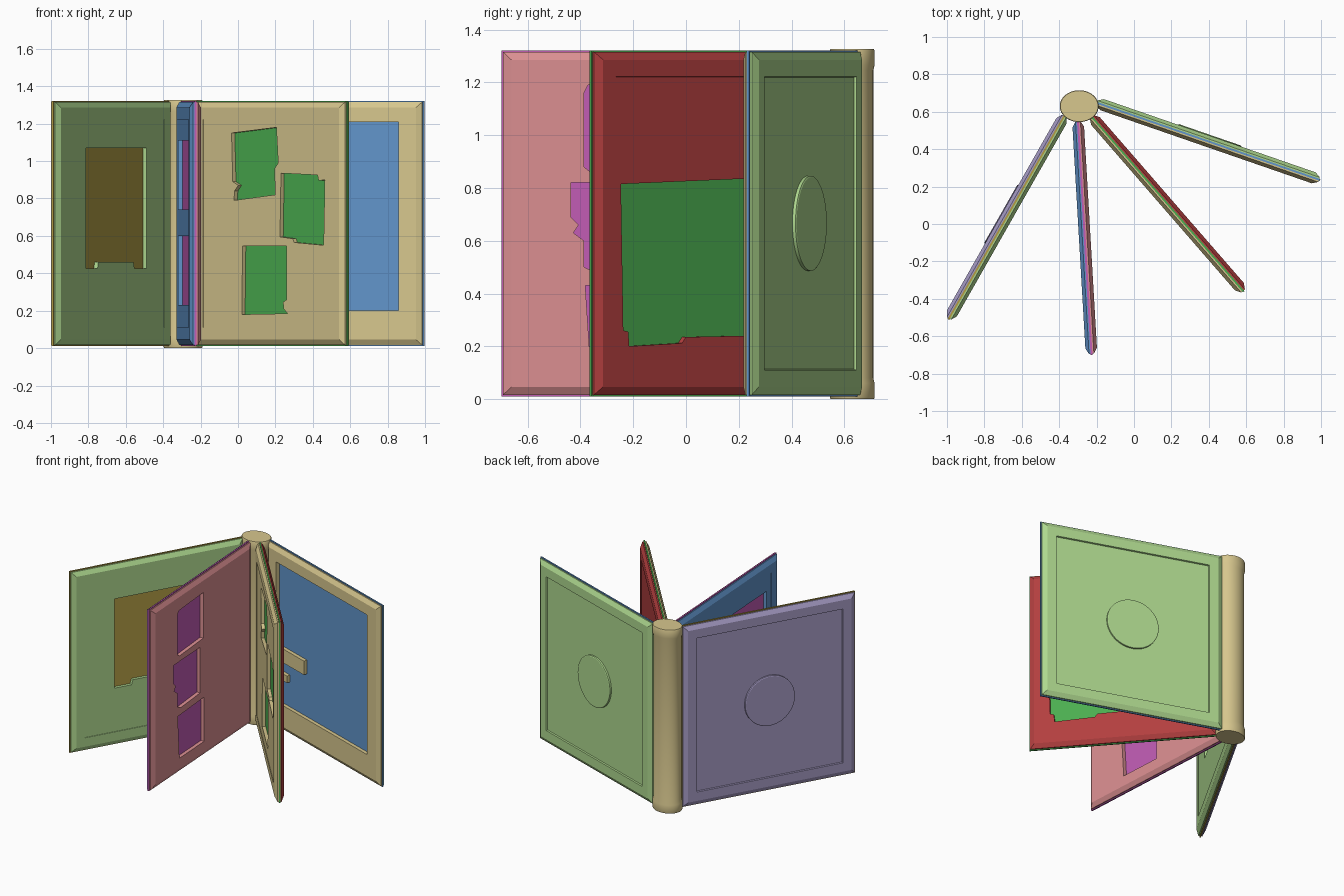
import bpy, bmesh, math
from mathutils import Vector

if "Cube" in bpy.data.objects:
    bpy.data.objects.remove(bpy.data.objects["Cube"])

COL = dict(purple=(0.38, 0.33, 0.56), lime=(0.42, 0.68, 0.27), olive=(0.45, 0.34, 0.06),
           blue=(0.12, 0.3, 0.6), magenta=(0.55, 0.11, 0.47), coral=(0.72, 0.28, 0.29),
           red=(0.45, 0.05, 0.05), green=(0.07, 0.42, 0.08), gold=(0.68, 0.57, 0.27))
MATS = {}
for k, c in COL.items():
    MATS[k] = bpy.data.materials.new(k)
    MATS[k].diffuse_color = (*c, 1)

Z0, Z1 = 0.01, 1.322


def finish(name, bm, colour=None):
    bmesh.ops.recalc_face_normals(bm, faces=bm.faces)
    me = bpy.data.meshes.new(name)
    bm.to_mesh(me)
    bm.free()
    ob = bpy.data.objects.new(name, me)
    bpy.context.collection.objects.link(ob)
    if colour:
        me.materials.append(MATS[colour])
    return ob


def loft(rings):
    """Join equal-length rings of points and cap both ends."""
    bm = bmesh.new()
    vs = [[bm.verts.new(p) for p in r] for r in rings]
    n = len(vs[0])
    for a, b in zip(vs, vs[1:]):
        for i in range(n):
            j = (i + 1) % n
            bm.faces.new((a[i], a[j], b[j], b[i]))
    bm.faces.new(vs[0])
    bm.faces.new(vs[-1])
    return bm


def rect_ring(length, margin, n):
    x0, x1, z0, z1 = margin, length - margin, Z0 + margin, Z1 - margin
    return [(x0, n, z0), (x1, n, z0), (x1, n, z1), (x0, n, z1)]


def place(ob, start, ang):
    ob.location = (*start, 0)
    ob.rotation_euler = (0, 0, ang)


def cut(ob, polys, side):
    """Cut outlined windows through one page half."""
    cutters = []
    for poly in polys:
        c = finish("window_cutter", loft([[(s, side * n, z) for s, z in poly] for n in (0.001, 0.08)]))
        c.hide_render = True
        m = ob.modifiers.new("window", 'BOOLEAN')
        m.operation, m.solver, m.object = 'DIFFERENCE', 'EXACT', c
        cutters.append(c)
    bpy.context.view_layer.update()
    dg = bpy.context.evaluated_depsgraph_get()
    me = bpy.data.meshes.new_from_object(ob.evaluated_get(dg))
    ob.modifiers.clear()
    ob.data = me
    for c in cutters:
        bpy.data.objects.remove(c)


def page_half(name, length, side, colour, recess, windows, start, ang):
    """Chamfered board with a shallow recessed field."""
    prof = [(0.006, 0.003), (0.006, 0.013), (0.036, 0.031)]
    if recess:
        prof += [(0.1, 0.031), (0.1 + recess * 0.3, 0.031 - recess)]
    ob = finish(name, loft([rect_ring(length, m, side * n) for m, n in prof]), colour)
    if windows:
        cut(ob, windows, side)
    place(ob, start, ang)


def medallion(name, length, side, colour, start, ang):
    """Raised round disc on a cover."""
    rings = [[(length / 2 + r * math.cos(a), side * n, 0.666 + r * math.sin(a))
              for a in [i * math.tau / 48 for i in range(48)]]
             for r, n in ((0.18, 0.015), (0.18, 0.033), (0.175, 0.036))]
    place(finish(name, loft(rings), colour), start, ang)


# window outlines: (distance from the spine, height)
big_notched = [(0.29, 1.07), (0.945, 1.07), (0.945, 0.425), (0.82, 0.425), (0.81, 0.46),
               (0.43, 0.46), (0.42, 0.425), (0.29, 0.425)]
gold_windows = [
    [(0.33, 1.15), (0.695, 1.18), (0.71, 0.99), (0.68, 0.96), (0.685, 0.82), (0.35, 0.79),
     (0.355, 0.84), (0.385, 0.87), (0.34, 0.89)],
    [(0.733, 0.935), (1.03, 0.925), (1.04, 0.895), (1.09, 0.9), (1.08, 0.55), (0.84, 0.565),
     (0.83, 0.585), (0.725, 0.595)],
    [(0.42, 0.545), (0.78, 0.545), (0.78, 0.26), (0.75, 0.245), (0.755, 0.21), (0.786, 0.185),
     (0.414, 0.18)]]
red_window = [(0.14, 0.84), (0.5, 0.835), (1.117, 0.815), (1.105, 0.26), (1.08, 0.255),
              (1.075, 0.2), (0.81, 0.212), (0.79, 0.235), (0.14, 0.245)]
coral_windows = [
    [(0.62, 1.2), (0.93, 1.19), (0.945, 1.16), (0.945, 0.88), (0.92, 0.86), (0.62, 0.87)],
    [(0.66, 0.82), (0.995, 0.82), (0.995, 0.69), (0.965, 0.66), (0.985, 0.63), (0.945, 0.6),
     (0.945, 0.5), (0.9, 0.48), (0.66, 0.49)],
    [(0.61, 0.44), (0.94, 0.43), (0.92, 0.12), (0.61, 0.12)]]
blue_windows = [[(0.14, z), (1.1, z), (1.1, z + 0.37), (0.14, z + 0.37)] for z in (0.23, 0.74)]
frame_window = [(0.12, 0.2), (1.135, 0.2), (1.135, 1.21), (0.12, 1.21), (0.12, 0.61), (0.43, 0.61),
                (0.43, 0.51), (0.12, 0.51), (0.12, 0.43), (0.24, 0.43), (0.24, 0.38), (0.12, 0.38)]

# leaves: start, tip, core colour, (colour, recess, windows) for the + and - faces
LEAVES = [
    ("left_cover", (-0.37, 0.583), (-0.992, -0.51), "olive",
     ("lime", 0.003, [big_notched]), ("purple", 0.01, None)),
    ("first_page", (-0.30, 0.555), (-0.227, -0.70), "magenta",
     ("coral", 0, coral_windows), ("blue", 0.003, blue_windows)),
    ("second_page", (-0.23, 0.578), (0.587, -0.362), "green",
     ("red", 0.003, [red_window]), ("gold", 0.003, gold_windows)),
    ("right_cover", (-0.205, 0.65), (0.995, 0.235), "blue",
     ("lime", 0.01, None), ("gold", 0, [frame_window]))]

for name, a, b, core, plus, minus in LEAVES:
    d = Vector(b) - Vector(a)
    L, ang = d.length, math.atan2(d.y, d.x)
    # thin core sheet
    place(finish(name + "_core", loft([rect_ring(L, 0, n) for n in (-0.005, 0.005)]), core), a, ang)
    for side, (col, rec, wins) in ((1, plus), (-1, minus)):
        part = name + ("_right_face" if side > 0 else "_left_face")
        page_half(part, L, side, col, rec, wins, a, ang)
        if rec == 0.01:
            medallion(name + "_medallion", L, side, col, a, ang)

# oval spine post with end collars
prof = [(0.97, 0), (1, 0.006), (1, 0.06), (0.94, 0.08)]
prof += [(r, 1.326 - z) for r, z in reversed(prof)]
rings = [[(-0.293 + 0.104 * r * math.cos(t), 0.63 + 0.085 * r * math.sin(t), z)
          for t in [i * math.tau / 48 for i in range(48)]] for r, z in prof]
post = finish("spine_post", loft(rings), "gold")

for ob in bpy.context.collection.objects:
    ob.select_set(ob.name == "spine_post" or "medallion" in ob.name)
bpy.context.view_layer.objects.active = post
bpy.ops.object.shade_smooth_by_angle(angle=math.radians(30))

for m in bpy.data.materials:
    if m.users and not m.is_grease_pencil:
        m.use_nodes = True
        m.node_tree.nodes["Principled BSDF"].inputs["Base Color"].default_value = m.diffuse_color
